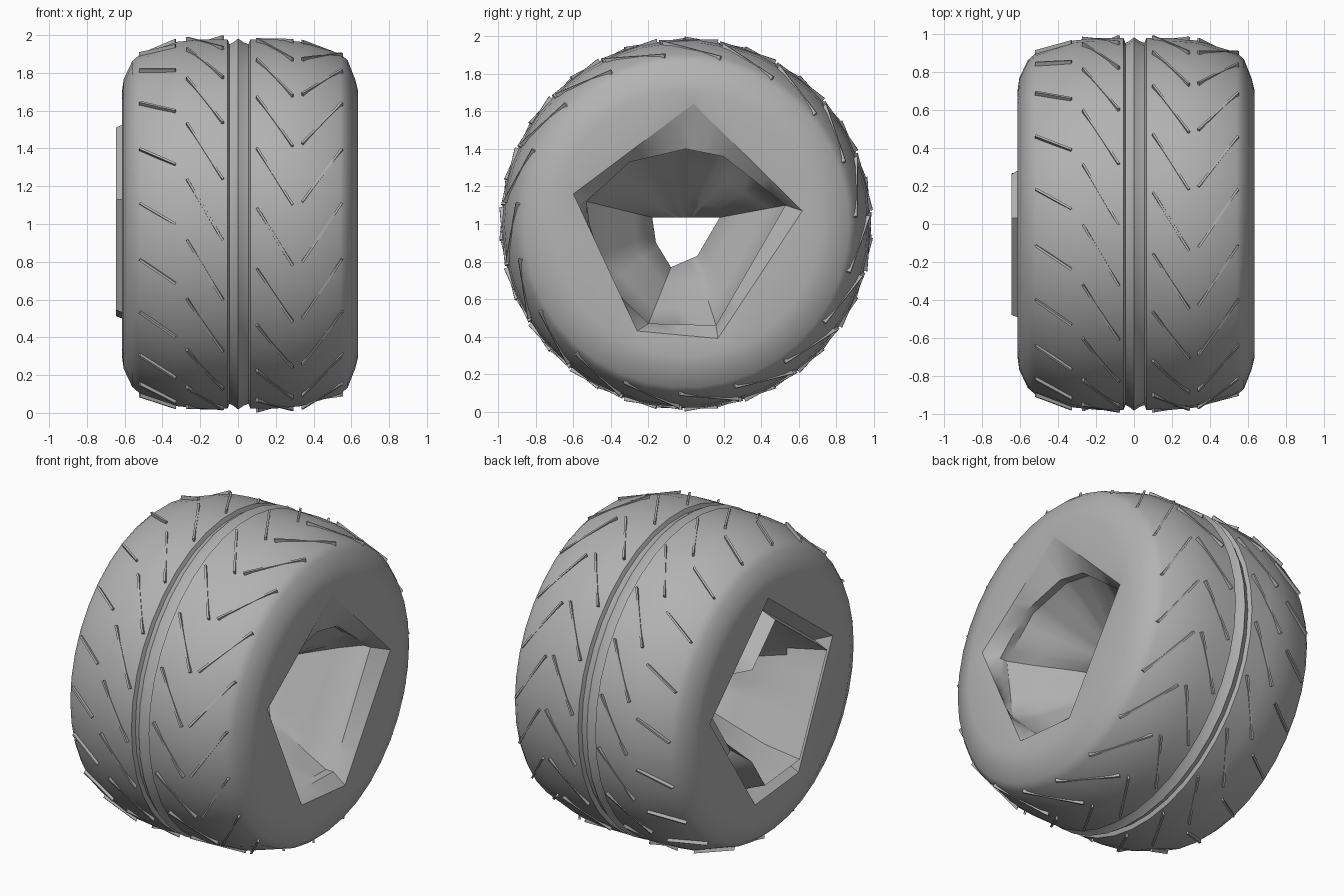
import bpy, bmesh, math
from mathutils import Vector

if "Cube" in bpy.data.objects:
    bpy.data.objects.remove(bpy.data.objects["Cube"])

SEG = 38        # segments round the tyre
TEETH = 19      # tread bars in each column

rubber = bpy.data.materials.new("mid_grey")
rubber.use_nodes = True
rubber.diffuse_color = (0.45, 0.45, 0.45, 1)
bsdf = rubber.node_tree.nodes["Principled BSDF"]
bsdf.inputs["Base Color"].default_value = rubber.diffuse_color
bsdf.inputs["Roughness"].default_value = 0.8


def finish(name, bm, smooth):
    mesh = bpy.data.meshes.new(name)
    bm.to_mesh(mesh)
    bm.free()
    obj = bpy.data.objects.new(name, mesh)
    bpy.context.collection.objects.link(obj)
    mesh.materials.append(rubber)
    if smooth:
        bpy.ops.object.select_all(action='DESELECT')
        obj.select_set(True)
        bpy.context.view_layer.objects.active = obj
        bpy.ops.object.shade_smooth_by_angle(angle=math.radians(35))
    return obj


def circle(r):
    return [Vector((r * math.cos(a), r * math.sin(a)))
            for a in (math.tau * j / SEG for j in range(SEG))]


def polygon(corners):
    """Sample a polygon around the axis on the same rays as the circles."""
    pts = []
    corners = [Vector(c) for c in corners]
    pairs = list(zip(corners, corners[1:] + corners[:1]))
    for ray in circle(1):
        best = 0
        for p, q in pairs:
            e = q - p
            den = ray.x * e.y - ray.y * e.x
            if abs(den) > 1e-9:
                t = (p.x * e.y - p.y * e.x) / den
                s = (p.x * ray.y - p.y * ray.x) / den
                if t > 0 and -1e-6 <= s <= 1 + 1e-6:
                    best = max(best, t)
        pts.append(ray * best)
    for c in corners:
        j = round(math.atan2(c.y, c.x) / math.tau * SEG) % SEG
        pts[j] = c
    return pts


def blend(a, b, t):
    return [p.lerp(q, t) for p, q in zip(a, b)]


def loft(name, rings):
    """Skin a list of (x position or rule, ring) sections."""
    bm = bmesh.new()
    rows = []
    for x, ring in rings:
        rows.append([bm.verts.new((x(p) if callable(x) else x, p.x, p.y + 1))
                     for p in ring])
    for a, b in zip(rows, rows[1:]):
        for j in range(SEG):
            k = (j + 1) % SEG
            bm.faces.new((a[j], b[j], b[k], a[k]))
    return finish(name, bm, True)


# Angular openings, as (y, height above the axle)
mouth = polygon([(0.62, 0.07), (0.04, 0.64), (-0.60, 0.16), (-0.26, -0.57), (0.17, -0.61)])
seat = polygon([(0.53, 0.10), (0.2, 0.36), (0, 0.40), (-0.3, 0.33), (-0.53, 0.12),
                (-0.48, -0.26), (-0.2, -0.53), (0.16, -0.54)])
bore = polygon([(0.18, 0.035), (-0.18, 0.035), (-0.16, -0.1), (-0.08, -0.23), (0.06, -0.17)])
flange = [p * 0.8 for p in mouth]

# Tyre shell: sidewalls, crowned tread and the central groove with its rib
profile = [(0.635, 0.71), (0.62, 0.77), (0.58, 0.87), (0.54, 0.905), (0.33, 0.968),
           (0.2, 0.98), (0.065, 0.98), (0.055, 0.955), (0.03, 0.965), (0, 0.985),
           (-0.025, 0.965), (-0.045, 0.955), (-0.055, 0.98), (-0.2, 0.98),
           (-0.32, 0.968), (-0.52, 0.9), (-0.56, 0.865), (-0.605, 0.77), (-0.615, 0.7)]
loft("tyre", [(0.625, mouth)] + [(x, circle(r)) for x, r in profile] + [(-0.6, mouth)])


# Hub: hourglass bowl through the axle, with a flange that leans in at the back
def lean(p):
    return -0.645 if p.x < 0.28 else -0.52


loft("hub", [
    (-0.6, mouth), (-0.52, blend(mouth, flange, 0.6)), (lean, flange),
    (-0.42, blend(flange, bore, 0.2)), (-0.22, blend(flange, bore, 0.65)),
    (-0.08, bore), (0.05, bore),
    (0.2, blend(seat, bore, 0.7)), (0.38, blend(seat, bore, 0.25)),
    (0.5, seat), (0.55, seat), (0.625, mouth)])


# Tread bars: thin straight fins in four slanted columns
def crown(x):
    for (x1, r1), (x0, r0) in zip(profile, profile[1:]):
        if x0 <= x <= x1 and x1 > x0:
            return r0 + (r1 - r0) * (x - x0) / (x1 - x0)
    return profile[-1][1]


def on_tread(x, degrees, lift):
    a = math.radians(degrees)
    r = crown(x) + lift
    return Vector((x, -r * math.cos(a), 1 + r * math.sin(a)))


def add_bar(bm, x0, a0, x1, a1):
    low = [on_tread(x0, a0, -0.03), on_tread(x1, a1, -0.03)]
    top = [on_tread(x0, a0, 0.018), on_tread(x1, a1, 0.018)]
    side = (low[1] - low[0]).cross(top[0] - low[0]).normalized() * 0.006
    loop = [low[0], low[1], top[1], top[0]]
    a = [bm.verts.new(p - side) for p in loop]
    b = [bm.verts.new(p + side) for p in loop]
    bm.faces.new(a[::-1])
    bm.faces.new(b)
    for i in range(4):
        k = (i + 1) % 4
        bm.faces.new((a[i], a[k], b[k], b[i]))


columns = {
    "right_outer_bars": (-0.52, 7, -0.33, 0),
    "right_inner_bars": (-0.27, 14, -0.08, -5),
    "left_inner_bars": (0.10, 24, 0.29, 6),
    "left_outer_bars": (0.34, 7, 0.55, 26),
}
for name, (x0, a0, x1, a1) in columns.items():
    bm = bmesh.new()
    for i in range(TEETH):
        turn = 360 * i / TEETH
        add_bar(bm, x0, a0 + turn, x1, a1 + turn)
    bmesh.ops.recalc_face_normals(bm, faces=bm.faces)
    finish(name, bm, False)
